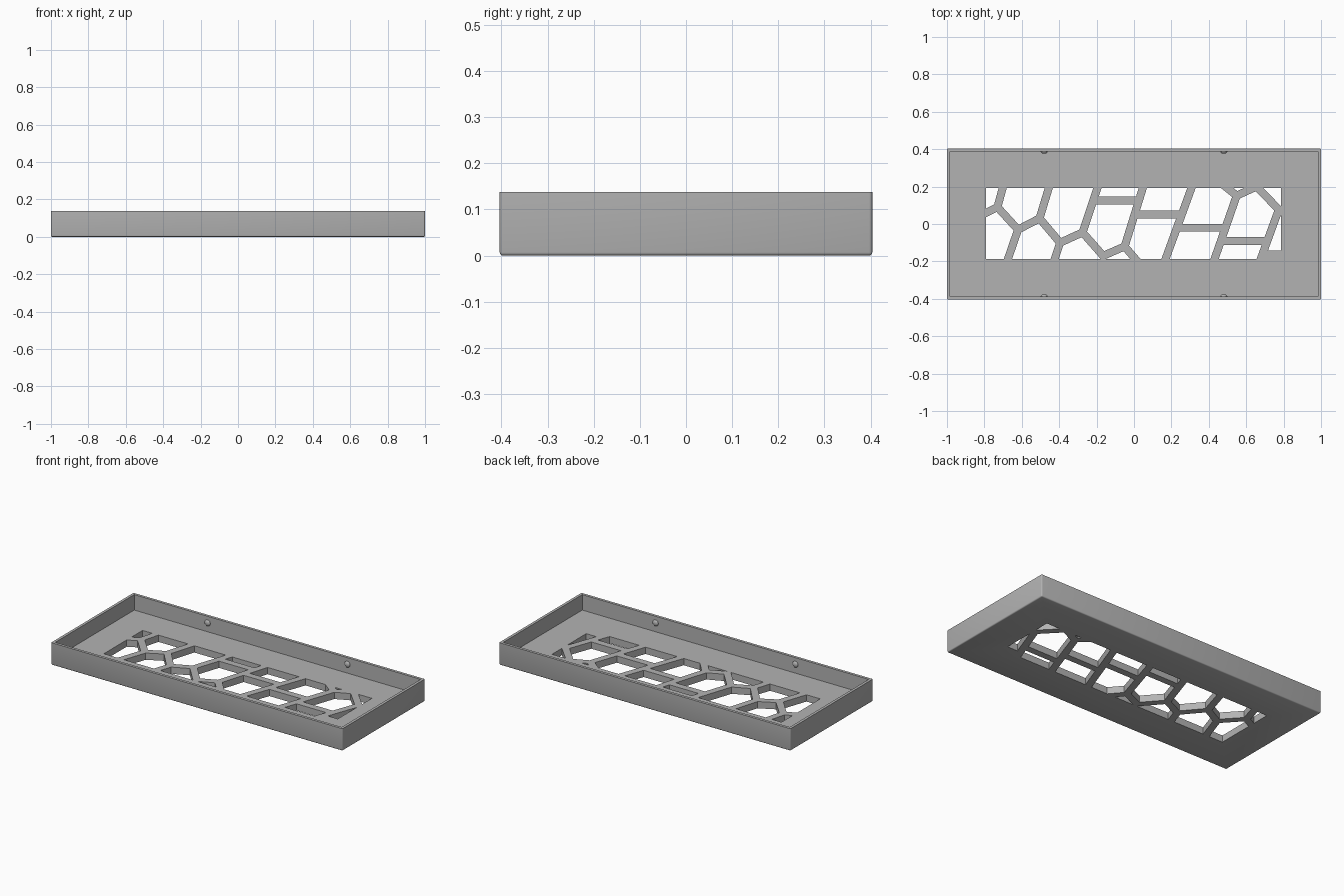
import bpy, bmesh, math
from mathutils import Vector

if "Cube" in bpy.data.objects:
    bpy.data.objects.remove(bpy.data.objects["Cube"])

HX, HY, H = 1.0, 0.404, 0.138      # half length, half width, height
WALL, FLOOR, HALF_STRUT = 0.017, 0.042, 0.021

grey = bpy.data.materials.new("light grey")
grey.diffuse_color = (0.45, 0.45, 0.45, 1)
grey.use_nodes = True
grey.node_tree.nodes["Principled BSDF"].inputs["Base Color"].default_value = grey.diffuse_color


def make_object(name, bm):
    bmesh.ops.recalc_face_normals(bm, faces=bm.faces)
    mesh = bpy.data.meshes.new(name)
    bm.to_mesh(mesh)
    bm.free()
    mesh.materials.append(grey)
    ob = bpy.data.objects.new(name, mesh)
    bpy.context.collection.objects.link(ob)
    return ob


def add_prism(bm, pts, z0, z1):
    base = bm.faces.new([bm.verts.new((x, y, z0)) for x, y in pts])
    top = bmesh.ops.extrude_face_region(bm, geom=[base])["geom"]
    bmesh.ops.translate(bm, vec=(0, 0, z1 - z0),
                        verts=[v for v in top if isinstance(v, bmesh.types.BMVert)])


def rect(hx, hy):
    return [(-hx, -hy), (hx, -hy), (hx, hy), (-hx, hy)]


def clip(poly, a, b):
    """Keep the part of poly left of the line a-b, moved in by half a strut."""
    d = (b - a).normalized()
    n = Vector((-d.y, d.x))
    dist = [(p - a).dot(n) - HALF_STRUT for p in poly]
    out = []
    for i, p in enumerate(poly):
        j = (i + 1) % len(poly)
        if dist[i] >= 0:
            out.append(p)
        if (dist[i] >= 0) != (dist[j] >= 0):
            out.append(p.lerp(poly[j], dist[i] / (dist[i] - dist[j])))
    return out


# Strut junctions of the grille
nodes = {
    "a": (-.70, .20), "b": (-.73, .09), "c": (-.81, .05), "d": (-.62, -.03),
    "e": (-.675, -.19), "f": (-.505, .03), "g": (-.455, .195), "h": (-.395, -.10),
    "i": (-.425, -.19), "j": (-.275, -.045), "k": (-.195, .195), "K": (-.218, .125),
    "l": (-.165, -.17), "n": (-.05, -.12), "o": (.01, -.19), "p": (.026, .125),
    "P": (.003, .05), "q": (.048, .195), "r": (.308, .195), "s": (.255, .05),
    "S": (.23, -.02), "t": (.169, -.186), "u": (.495, .195), "v": (.549, .152),
    "w": (.489, -.02), "W": (.465, -.09), "x": (.431, -.186), "y": (.656, .20),
    "z": (.774, .077), "Z": (.713, -.09), "m": (.686, -.164), "M": (.81, -.164),
}
# Struts around each hole, counter-clockwise
cells = ("cba edbc abdfg ihfde gfhjk ljhi kKpq KjlnpK onl qPsr tsPno "
         "rSwvu xwSt uvy vWZzyv mZWx yz zmM").split()

# Hole cutters, one prism per cell
bm = bmesh.new()
opening = [Vector(p) for p in ((-.79, -.187), (.785, -.187), (.785, .192), (-.79, .192))]
for cell in cells:
    poly = opening
    for s, e in zip(cell, cell[1:]):
        poly = clip(poly, Vector(nodes[s]), Vector(nodes[e]))
    if len(poly) > 2:
        add_prism(bm, poly, -0.05, FLOOR + 0.04)
holes = make_object("hole_cutter", bm)

# Pocket cutter
bm = bmesh.new()
add_prism(bm, rect(HX - WALL, HY - WALL), FLOOR, H + 0.1)
pocket = make_object("pocket_cutter", bm)

# Tray with softened lower and upright edges
bm = bmesh.new()
add_prism(bm, rect(HX, HY), 0, H)
edges = [e for e in bm.edges if min(v.co.z for v in e.verts) < 0.01]
bmesh.ops.bevel(bm, geom=edges, offset=0.007, segments=3, profile=0.5, affect='EDGES')
tray = make_object("tray", bm)
bpy.context.view_layer.objects.active = tray
tray.select_set(True)
for cutter in (pocket, holes):
    mod = tray.modifiers.new("cut", 'BOOLEAN')
    mod.operation, mod.solver, mod.object = 'DIFFERENCE', 'EXACT', cutter
    bpy.ops.object.modifier_apply(modifier=mod.name)
    bpy.data.objects.remove(cutter)
bpy.ops.object.shade_smooth_by_angle(angle=math.radians(35))

# Snap bumps on the inside of the long walls
for x in (-0.48, 0.48):
    for side, label in ((-1, "front"), (1, "back")):
        bm = bmesh.new()
        bmesh.ops.create_uvsphere(bm, u_segments=20, v_segments=12, radius=1)
        bmesh.ops.scale(bm, vec=(0.019, 0.011, 0.019), verts=bm.verts)
        for f in bm.faces:
            f.smooth = True
        bump = make_object(f"{label}_snap_bump", bm)
        bump.location = (x, side * (HY - WALL), 0.097)
